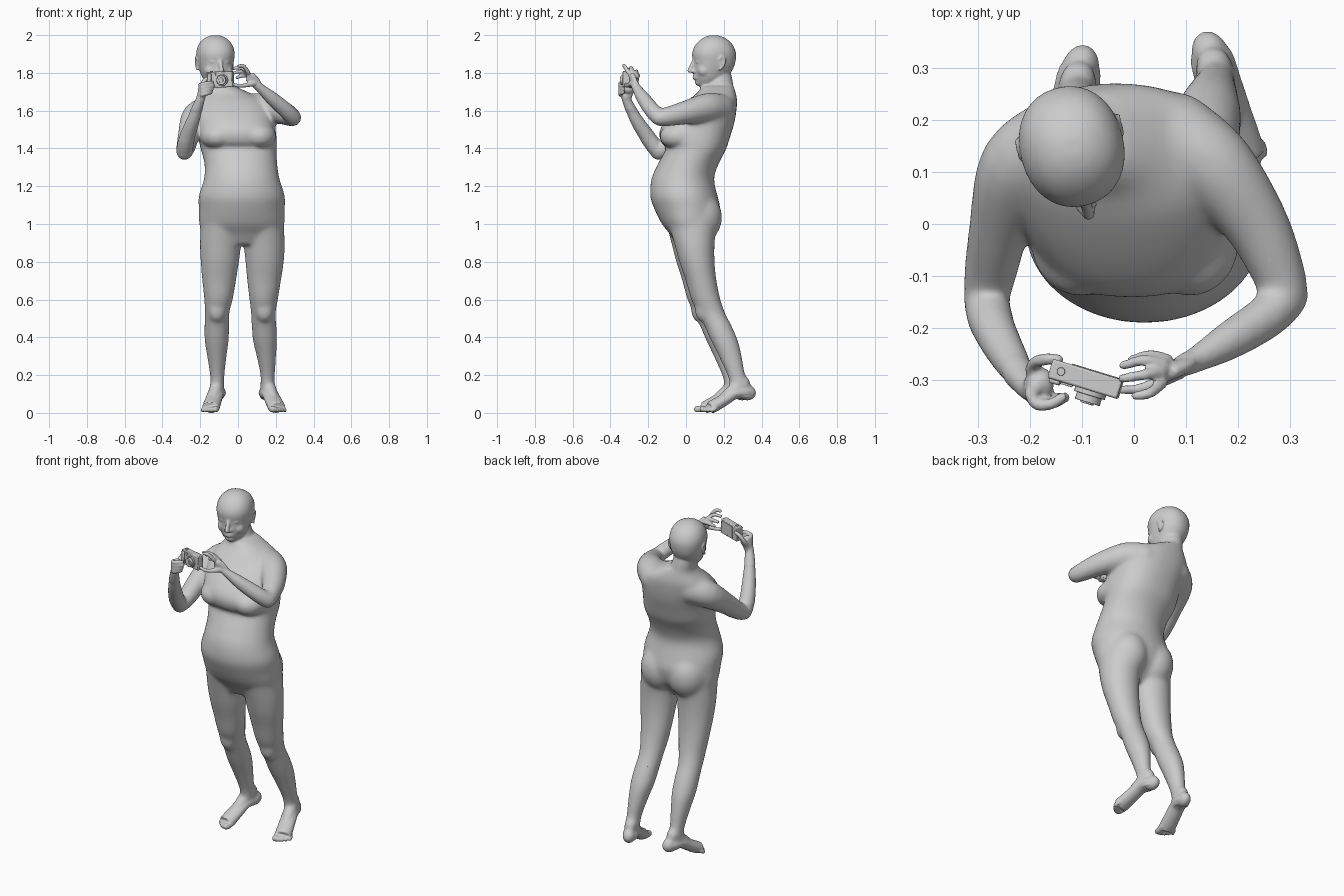
import bpy, bmesh, math
from mathutils import Vector as V, Matrix

bm = bmesh.new()


def spline(rows, n=4):
    """Catmull-Rom interpolation of number rows."""
    out = []
    for i in range(len(rows) - 1):
        a, b, c, d = (rows[max(i - 1, 0)], rows[i], rows[i + 1], rows[min(i + 2, len(rows) - 1)])
        for k in range(n):
            t = k / n
            out.append([0.5 * (2 * q + (r - p) * t + (2 * p - 5 * q + 4 * r - s) * t * t
                               + (3 * q - p - 3 * r + s) * t ** 3) for p, q, r, s in zip(a, b, c, d)])
    return out + [list(rows[-1])]


def loft(rings):
    loops = [[bm.verts.new(p) for p in r] for r in rings]
    n = len(loops[0])
    for a, b in zip(loops, loops[1:]):
        for i in range(n):
            bm.faces.new((a[i], a[(i + 1) % n], b[(i + 1) % n], b[i]))
    bm.faces.new(loops[0][::-1])
    bm.faces.new(loops[-1])


def flat_ring(z, cx, cy, rx, ry, p=2.0, n=32):
    pts = []
    for i in range(n):
        c, s = math.cos(math.tau * i / n), math.sin(math.tau * i / n)
        pts.append(V((cx + rx * math.copysign(abs(c) ** (2 / p), c),
                      cy + ry * math.copysign(abs(s) ** (2 / p), s), z)))
    return pts


def ball(c, r, m=Matrix()):
    mat = m @ Matrix.Translation(c) @ Matrix.Diagonal((*r, 1))
    bmesh.ops.create_uvsphere(bm, u_segments=20, v_segments=12, radius=1, matrix=mat)


def tube(rows, m=Matrix(), flat=1.0, ref=(1, 0, 0), round_ends=True, n=16):
    """Rows are x, y, z, radius; flat squashes the section across ref."""
    rows = spline(rows)
    pts = [m @ V(r[:3]) for r in rows]
    u, rings = V(ref), []
    for i, p in enumerate(pts):
        t = (pts[min(i + 1, len(pts) - 1)] - pts[max(i - 1, 0)]).normalized()
        u = (u - t * u.dot(t)).normalized()
        w = t.cross(u)
        r = rows[i][3]
        rings.append([p + u * r * math.cos(math.tau * k / n) + w * r * flat * math.sin(math.tau * k / n)
                      for k in range(n)])
    loft(rings)
    if round_ends:
        for p, r in ((pts[0], rows[0][3]), (pts[-1], rows[-1][3])):
            ball(p, (r * flat,) * 3)


# Torso: z, centre x, half width, front y, back y
torso = [(.89, .02, .11, -.05, .08), (.95, .02, .20, -.088, .13), (1.0, .02, .226, -.128, .165),
         (1.08, .02, .228, -.168, .182), (1.15, .02, .228, -.19, .167), (1.24, .02, .200, -.183, .149),
         (1.32, .015, .193, -.148, .174), (1.385, .005, .2, -.113, .208), (1.41, .002, .203, -.112, .218),
         (1.435, 0, .206, -.132, .226), (1.48, -.005, .207, -.143, .24), (1.53, -.012, .208, -.122, .255),
         (1.59, -.022, .208, -.068, .266), (1.65, -.035, .185, .0, .271),
         (1.69, -.06, .13, .055, .265), (1.73, -.09, .075, .085, .253)]
loft([flat_ring(z, x, (f + b) / 2, w, (b - f) / 2, min(2.3, max(2.02, 2.02 + (z - 1.3) * 2)))
      for z, x, w, f, b in spline(torso)])
for s in (-1, 1):
    ball((.002 + s * .107, -.035, 1.465), (.095, .106, .072))     # bust
    ball((.02 + s * .09, .066, 1.035), (.115, .126, .14))         # seat

# Legs: z, left x, right x, y, half width, half depth
legs = [(1.04, -.08, .125, .02, .115, .135), (.9, -.092, .138, .03, .11, .108), (.8, -.096, .141, .042, .102, .094),
        (.7, -.10, .138, .062, .09, .082), (.6, -.103, .136, .085, .076, .078), (.53, -.111, .134, .114, .066, .072),
        (.46, -.112, .138, .147, .066, .073), (.38, -.113, .143, .18, .064, .072),
        (.3, -.112, .15, .208, .052, .062), (.2, -.11, .157, .238, .039, .048),
        (.14, -.11, .156, .256, .037, .05), (.08, -.108, .153, .272, .034, .05)]
for side in (0, 1):
    loft([flat_ring(r[0], r[1 + side], r[3] + side * (.012 + .02 * (1 - r[0])), r[4], r[5])
          for r in spline(legs)])
    ball(((-.111, .066, .55), (.140, .086, .55))[side], (.05, .04, .07))          # knee
    # Foot, built along -y then turned outward
    place = Matrix.Translation((.153, .305, 0) if side else (-.107, .278, 0))
    m = place @ Matrix.Rotation(math.radians(17 if side else -12), 4, 'Z')
    tube([(0, .042, .112, .026), (0, .015, .108, .042), (0, -.05, .103, .044), (0, -.1, .074, .045),
          (0, -.15, .045, .047), (0, -.185, .027, .046)], m, flat=.72, round_ends=False)
    tube([(0, -.0, .16, .036), (0, -.05, .125, .036), (0, -.1, .085, .03), (0, -.15, .05, .02)], m)  # instep
    ball((0, .02, .108), (.036, .048, .042), m)
    inner = -1 if side else 1
    for k, (length, r) in enumerate(((.222, .017), (.224, .013), (.217, .012), (.207, .011), (.193, .011))):
        x = inner * (.033 - .0185 * k)
        tube([(x * .9, -.165, .028, r), (x, -length + .02, .02, r), (x, -length + .005, r + .003, r)], m)

# Neck and head (turned slightly)
loft([flat_ring(z, x, y, rx, ry) for z, x, y, rx, ry in
      spline([(1.66, -.08, .18, .11, .08), (1.72, -.1, .178, .072, .075), (1.78, -.115, .175, .062, .067),
              (1.85, -.12, .165, .06, .06)])])
head = Matrix.Translation((-.12, .15, 0)) @ Matrix.Rotation(math.radians(14), 4, 'Z')
skull = [(1.726, -.07, -.03, .026), (1.74, -.09, .01, .047), (1.77, -.105, .06, .069), (1.81, -.112, .093, .084),
         (1.85, -.112, .11, .094), (1.90, -.118, .115, .1), (1.94, -.105, .102, .092), (1.97, -.08, .078, .073),
         (1.99, -.05, .045, .045), (1.999, -.02, .015, .018)]
loft([[head @ p for p in flat_ring(z, 0, (f + b) / 2, w, (b - f) / 2, 2.15)] for z, f, b, w in spline(skull)])
tube([(0, -.107, 1.872, .010), (0, -.122, 1.84, .011), (0, -.134, 1.812, .013)], head)   # nose
ball((0, -.083, 1.748), (.028, .024, .02), head)                                         # chin
for z, r in ((1.785, .008), (1.773, .009)):                                              # lips
    tube([(-.024, -.101, z - .002, .005), (0, -.110, z, r), (.024, -.101, z - .002, .005)], head)
for s in (-1, 1):
    ball((s * .011, -.118, 1.808), (.010, .012, .009), head)                             # nostrils
    ball((s * .036, -.096, 1.858), (.017, .013, .008), head)                             # eyes
    ball((s * .043, -.066, 1.812), (.034, .036, .036), head)                             # cheeks
    tube([(s * .014, -.108, 1.877, .008), (s * .04, -.101, 1.883, .008),
          (s * .064, -.082, 1.876, .007)], head)                                         # brows
    ear = head @ Matrix.Translation((s * .095, .012, 1.852)) @ Matrix.Rotation(s * .15, 4, 'Z')
    ball((0, .004, 0), (.008, .018, .03), ear)
    tube([(s * .003, -.012, .018, .006), (s * .005, .004, .033, .006), (s * .008, .02, .02, .006),
          (s * .006, .016, -.008, .006), (s * .002, -.004, -.033, .007)], ear)

# Left-side arm (low elbow)
tube([(-.15, .165, 1.60, .08), (-.222, .112, 1.568, .077), (-.257, 0, 1.482, .061), (-.277, -.1, 1.402, .05),
      (-.284, -.145, 1.38, .044)])
tube([(-.284, -.145, 1.38, .044), (-.272, -.195, 1.45, .044), (-.237, -.262, 1.55, .037),
      (-.203, -.312, 1.65, .025), (-.195, -.318, 1.675, .024)])
# Right-side arm (raised elbow)
tube([(.08, .175, 1.61, .08), (.155, .11, 1.615, .079), (.235, 0, 1.59, .064), (.28, -.1, 1.568, .052),
      (.292, -.14, 1.562, .045)])
tube([(.292, -.14, 1.562, .045), (.255, -.178, 1.60, .044), (.18, -.225, 1.665, .038),
      (.115, -.262, 1.722, .025), (.1, -.268, 1.735, .024)])

# Hands: palms, gripping fingers and thumbs
tube([(-.2, -.314, 1.66, .024), (-.192, -.310, 1.70, .034), (-.188, -.312, 1.73, .03)], flat=.6, ref=(.3, 1, 0))
ball((-.178, -.308, 1.715), (.024, .034, .026))
for k in range(4):
    z = 1.682 + .018 * k
    tube([(-.2, -.325, z, .011), (-.188, -.346, z + .003, .0115), (-.160, -.346, z + .010, .011),
          (-.132 - .006 * abs(k - 2), -.333, z + .014, .010)])
tube([(-.19, -.3, 1.69, .015), (-.195, -.270, 1.73, .014), (-.170, -.260, 1.765, .012), (-.145, -.260, 1.775, .010)])
tube([(.11, -.264, 1.727, .024), (.085, -.275, 1.755, .031), (.06, -.287, 1.782, .03)], flat=.55, ref=(.6, 0, .8))
grip = [((.055, -.305, 1.800), (.030, -.325, 1.836), (.003, -.33, 1.836)),
        ((.052, -.285, 1.802), (.018, -.290, 1.826), (-.022, -.297, 1.824)),
        ((.057, -.270, 1.795), (.018, -.262, 1.808), (-.020, -.272, 1.800)),
        ((.064, -.260, 1.780), (.030, -.252, 1.786), (-.005, -.262, 1.775))]
for a, b, c in grip:
    tube([(*a, .011), (*b, .0105), (*c, .009)])
tube([(.085, -.285, 1.745, .015), (.045, -.305, 1.735, .012), (.005, -.318, 1.732, .010), (-.025, -.318, 1.74, .009)])

# Fuse everything into one skin
bmesh.ops.recalc_face_normals(bm, faces=bm.faces)
mesh = bpy.data.meshes.new("body")
bm.to_mesh(mesh)
bm.free()
body = bpy.data.objects.new("body", mesh)
bpy.context.collection.objects.link(body)
bpy.context.view_layer.objects.active = body
body.select_set(True)
rm = body.modifiers.new("fuse", 'REMESH')
rm.mode, rm.voxel_size = 'VOXEL', .0055
bpy.ops.object.convert(target='MESH')

# Blend the large forms strongly, keep face, hands and feet crisp
soft = body.vertex_groups.new(name="large_forms")
for v in body.data.vertices:
    x, y, z = v.co
    w = min((1.76 - z) / .05, (z - .1) / .08, 1)
    if z > 1.6 and y < -.1:
        w = min(w, (y + .29) / .08)
    if abs(z - 1.41) < .03 and y < 0:
        w = min(w, .35)
    if w > 0:
        soft.add([v.index], w, 'REPLACE')
sm = body.modifiers.new("blend", 'SMOOTH')
sm.factor, sm.iterations, sm.vertex_group = .5, 70, soft.name
sm = body.modifiers.new("soften", 'SMOOTH')
sm.factor, sm.iterations = .5, 3
dc = body.modifiers.new("simplify", 'DECIMATE')
dc.ratio = .3
bpy.ops.object.convert(target='MESH')
bpy.ops.object.shade_smooth_by_angle(angle=math.radians(50))

# Camera, in its own tilted frame
frame = (Matrix.Translation((-.093, -.298, 1.765)) @ Matrix.Rotation(math.radians(-17), 4, 'Z')
         @ Matrix.Rotation(math.radians(-2), 4, 'Y'))


def camera_part(name, loc, size, cyl=False, axis_y=False, bevel=.003):
    if cyl:
        bpy.ops.mesh.primitive_cylinder_add(vertices=28, radius=1, depth=2)
    else:
        bpy.ops.mesh.primitive_cube_add(size=2)
    o = bpy.context.object
    o.name = name
    turn = Matrix.Rotation(math.pi / 2, 4, 'X') if axis_y else Matrix()
    o.data.transform(frame @ Matrix.Translation(loc) @ turn @ Matrix.Diagonal((*size, 1)))
    b = o.modifiers.new("bevel", 'BEVEL')
    b.width, b.segments, b.limit_method = bevel, 2, 'ANGLE'
    bpy.ops.object.shade_smooth_by_angle(angle=math.radians(35))


camera_part("camera_body", (0, 0, 0), (.07, .019, .042), bevel=.004)
camera_part("camera_grip", (-.055, -.021, -.002), (.011, .006, .036), bevel=.004)
for part, y, r, d in (("base", -.022, .031, .006), ("barrel", -.032, .025, .010), ("glass", -.042, .013, .003)):
    camera_part("camera_lens_" + part, (.016, y, -.004), (r, r, d), True, True, .001)
camera_part("camera_flash", (-.03, -.02, .028), (.011, .003, .006), bevel=.001)
camera_part("camera_shutter_button", (-.048, 0, .043), (.008, .008, .003), True, bevel=.001)
camera_part("camera_screen", (.014, .0195, 0), (.046, .0015, .034), bevel=.0008)
